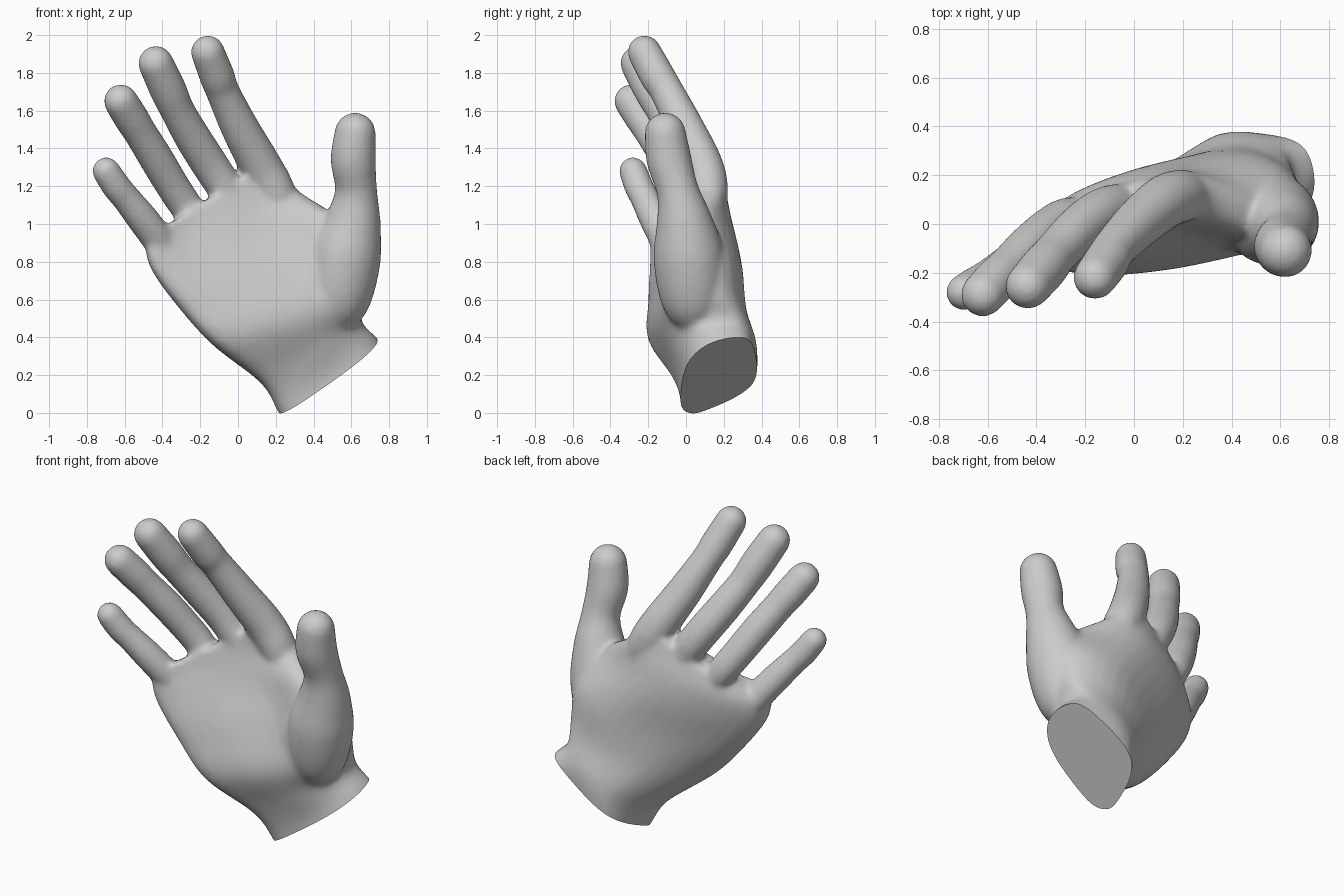
import bpy, bmesh, math
from mathutils import Vector

if "Cube" in bpy.data.objects:
    bpy.data.objects.remove(bpy.data.objects["Cube"])

skin = bpy.data.materials.new("light_grey")
skin.diffuse_color = (0.6, 0.6, 0.6, 1)
skin.use_nodes = True
skin.node_tree.nodes["Principled BSDF"].inputs["Base Color"].default_value = skin.diffuse_color


def spline(pts, n, closed=False):
    """Catmull-Rom resampling of tuples, n steps per span."""
    pts = [Vector(p) for p in pts]
    k, out = len(pts), []
    get = (lambda i: pts[i % k]) if closed else (lambda i: pts[max(0, min(k - 1, i))])
    for i in range(k if closed else k - 1):
        a, b, c, d = get(i - 1), get(i), get(i + 1), get(i + 2)
        for s in range(n):
            t = s / n
            out.append(0.5 * (2 * b + (c - a) * t + (2 * a - 5 * b + 4 * c - d) * t * t
                              + (3 * b - a - 3 * c + d) * t ** 3))
    return out if closed else out + [pts[-1]]


def loft(bm, rings):
    """Closed skin through equal-length rings."""
    vs = [[bm.verts.new(p) for p in r] for r in rings]
    n = len(vs[0])
    faces = [bm.faces.new(vs[0][::-1]), bm.faces.new(vs[-1])]
    for a, b in zip(vs, vs[1:]):
        for i in range(n):
            j = (i + 1) % n
            faces.append(bm.faces.new((a[i], a[j], b[j], b[i])))
    bmesh.ops.recalc_face_normals(bm, faces=faces)


def finger(bm, path, pad=Vector((0, -1, 0))):
    """Tube along (x, y, z, radius) with a domed tip."""
    pts = spline(path, 6)
    c, r = [Vector(p[:3]) for p in pts], [p[3] for p in pts]
    tip = (c[-1] - c[-3]).normalized()
    end, rad = c[-1].copy(), r[-1]
    for k in range(1, 8):
        a = k / 8 * math.pi / 2 + 0.08
        c.append(end + tip * rad * math.sin(a))
        r.append(rad * math.cos(a))
    rings = []
    for i in range(len(c)):
        d = (c[min(i + 1, len(c) - 1)] - c[max(i - 1, 0)]).normalized()
        u = d.cross(pad).normalized()
        v = d.cross(u)
        rings.append([c[i] + r[i] * (u * math.cos(t) + v * math.sin(t))
                      for t in [math.tau * q / 24 for q in range(24)]])
    loft(bm, rings)


bm = bmesh.new()

# Palm sections: outer edge (x, z), thumb edge (x, z), front depths, back depths
sections = [
    ((0.32, -0.14), (0.83, 0.24), (.02, -.03, 0, .12), (.12, .34, .35, .31)),
    ((0.23, 0.00), (0.74, 0.38), (.02, -.03, 0, .12), (.12, .35, .36, .31)),
    ((0.13, 0.16), (0.65, 0.49), (-.05, -.08, -.06, .05), (.13, .34, .37, .28)),
    ((-.12, 0.36), (0.68, 0.64), (-.18, -.19, -.13, -.06), (.02, .24, .32, .21)),
    ((-.30, 0.56), (0.67, 0.86), (-.19, -.17, -.09, -.10), (.00, .19, .30, .18)),
    ((-.445, 0.76), (0.50, 1.05), (-.19, -.13, -.03, -.03), (-.03, .16, .26, .14)),
    ((-.475, 0.89), (0.31, 1.18), (-.19, -.10, -.01, .06), (-.04, .13, .22, .19)),
    ((-.43, 0.96), (0.17, 1.34), (-.17, -.08, .00, .04), (-.05, .09, .16, .17)),
]
columns = []
for i, ((lx, lz), (rx, rz), front, back) in enumerate(sections):
    at = lambda t, y: (lx + (rx - lx) * t, y, lz + (rz - lz) * t)
    ts = (0.0, 0.19, 0.72, 0.98) if i < 2 else (0.02, 0.30, 0.68, 0.97)
    columns.append([at(t, y) for t, y in zip(ts, front)]
                   + [at(t, y) for t, y in zip(ts[::-1], back[::-1])])
tracks = [spline(col, 5) for col in zip(*columns)]
loft(bm, [spline(ring, 4, True) for ring in zip(*tracks)])

# Index, middle, ring and little fingers
finger(bm, [(.27, .12, .98, .08), (.20, .115, 1.16, .108), (.125, .09, 1.30, .111),
            (.015, .00, 1.50, .102), (-.08, -.10, 1.70, .090), (-.11, -.15, 1.78, .094),
            (-.16, -.22, 1.91, .090)])
finger(bm, [(.08, .08, .95, .07), (-.05, .075, 1.16, .092), (-.14, .045, 1.30, .098),
            (-.235, -.03, 1.45, .097), (-.32, -.12, 1.60, .092), (-.37, -.18, 1.71, .098),
            (-.435, -.255, 1.85, .094)])
finger(bm, [(-.12, .03, .85, .06), (-.26, .025, 1.07, .086), (-.345, -.02, 1.20, .090),
            (-.435, -.10, 1.35, .092), (-.515, -.18, 1.48, .089), (-.565, -.23, 1.56, .093),
            (-.62, -.29, 1.65, .091)])
finger(bm, [(-.25, -.04, .68, .05), (-.37, -.075, .84, .078), (-.44, -.12, .94, .085),
            (-.515, -.17, 1.04, .084), (-.595, -.22, 1.14, .077), (-.645, -.25, 1.20, .078),
            (-.697, -.28, 1.28, .075)])

# Thumb and its inner mound
finger(bm, [(.48, .09, .46, .10), (.53, .04, .60, .17), (.57, .015, .83, .188),
            (.61, -.01, 1.02, .148), (.625, -.045, 1.18, .112), (.61, -.09, 1.34, .120),
            (.62, -.11, 1.48, .110)])
finger(bm, [(.36, .10, .42, .08), (.40, .06, .56, .16), (.45, .05, .75, .165),
            (.51, .03, .92, .12)])

mesh = bpy.data.meshes.new("hand")
bm.to_mesh(mesh)
bm.free()
hand = bpy.data.objects.new("hand", mesh)
bpy.context.collection.objects.link(hand)

# Fuse the parts into one skin and soften the joins
fuse = hand.modifiers.new("fuse", 'REMESH')
fuse.mode, fuse.voxel_size = 'VOXEL', 0.013
soft = hand.modifiers.new("soften", 'SMOOTH')
soft.factor, soft.iterations = 0.5, 18
fused = bpy.data.meshes.new_from_object(hand.evaluated_get(bpy.context.evaluated_depsgraph_get()))
hand.modifiers.clear()

# Flat slanted cut across the wrist
bm = bmesh.new()
bm.from_mesh(fused)
bmesh.ops.bisect_plane(bm, geom=bm.verts[:] + bm.edges[:] + bm.faces[:],
                       plane_co=(0.23, 0.03, 0), plane_no=(0.0685, 0.03, -0.102), clear_outer=True)
bmesh.ops.holes_fill(bm, edges=[e for e in bm.edges if e.is_boundary])
bm.to_mesh(fused)
bm.free()
hand.data = fused
fused.materials.clear()
fused.materials.append(skin)

bpy.context.view_layer.objects.active = hand
hand.select_set(True)
bpy.ops.object.shade_smooth_by_angle(angle=math.radians(40))
